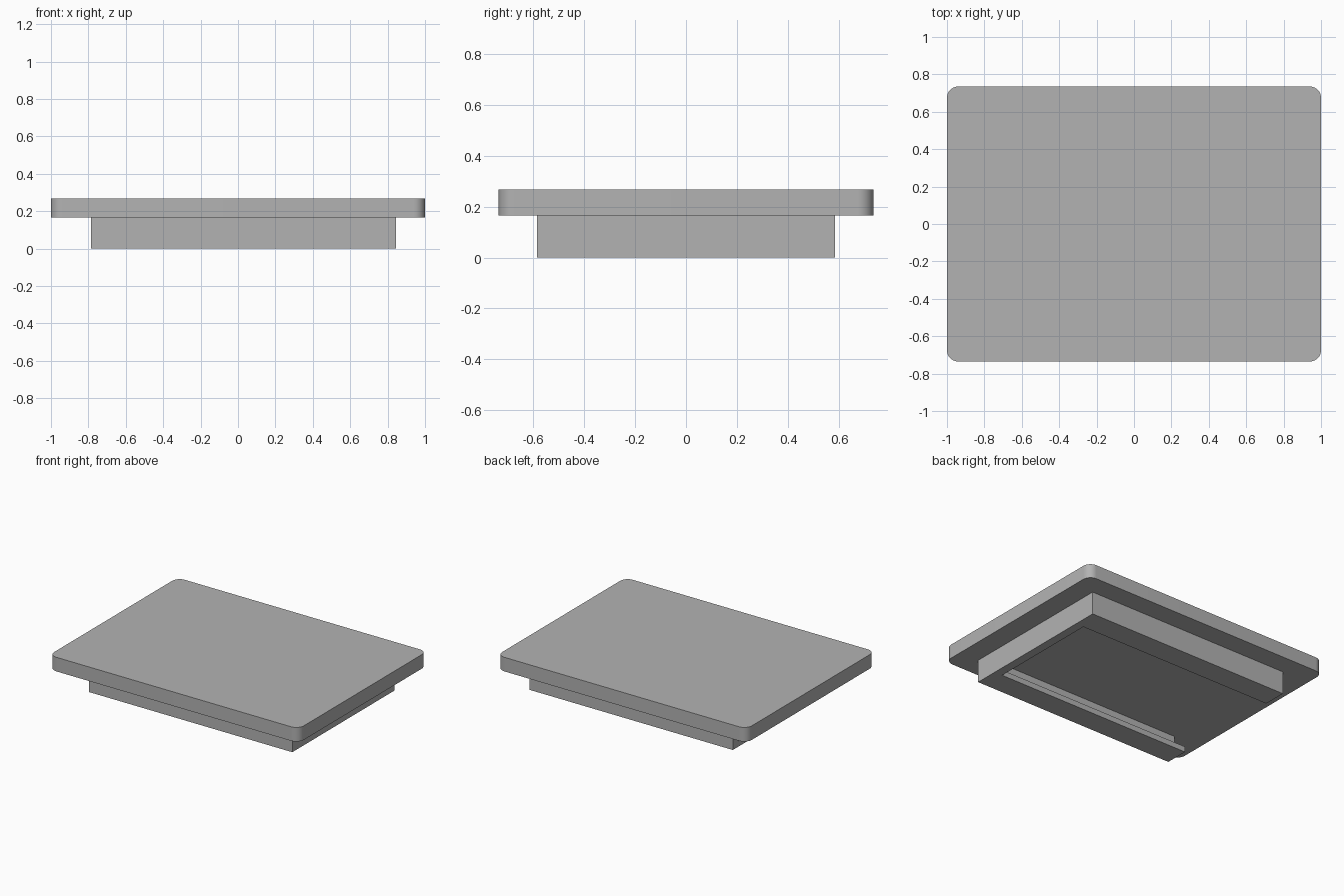
import bpy, bmesh
from math import sin, cos, pi
from mathutils import Vector

cube = bpy.data.objects.get("Cube")
if cube:
    bpy.data.objects.remove(cube, do_unlink=True)

grey = bpy.data.materials.new("plain grey")
grey.use_nodes = True
colour = (0.45, 0.45, 0.45, 1)
grey.diffuse_color = colour
grey.node_tree.nodes["Principled BSDF"].inputs["Base Color"].default_value = colour


def extrude(name, points, direction):
    """Solid made by sweeping a closed outline along a direction."""
    bm = bmesh.new()
    face = bm.faces.new([bm.verts.new(p) for p in points])
    swept = bmesh.ops.extrude_face_region(bm, geom=[face])["geom"]
    verts = [v for v in swept if isinstance(v, bmesh.types.BMVert)]
    bmesh.ops.translate(bm, verts=verts, vec=Vector(direction))
    bmesh.ops.recalc_face_normals(bm, faces=bm.faces)
    mesh = bpy.data.meshes.new(name)
    bm.to_mesh(mesh)
    bm.free()
    obj = bpy.data.objects.new(name, mesh)
    bpy.context.collection.objects.link(obj)
    mesh.materials.append(grey)
    return obj


HALF_X, HALF_Y, RADIUS, STEPS = 1.0, 0.735, 0.06, 10
BASE_TOP, PLATE_TOP = 0.165, 0.267
BASE_LEFT, BASE_RIGHT, BASE_Y = -0.785, 0.845, 0.585
WALL, LIP_Y, LIP_Z = 0.063, 0.415, 0.04

# Top plate with rounded corners
outline = []
for i, (sx, sy) in enumerate([(1, 1), (-1, 1), (-1, -1), (1, -1)]):
    for k in range(STEPS + 1):
        a = (i + k / STEPS) * pi / 2
        outline.append((sx * (HALF_X - RADIUS) + RADIUS * cos(a),
                        sy * (HALF_Y - RADIUS) + RADIUS * sin(a), BASE_TOP))
plate = extrude("top_plate", outline, (0, 0, PLATE_TOP - BASE_TOP))

# Base block under the plate
base = extrude("slotted_base",
               [(BASE_LEFT, -BASE_Y, 0), (BASE_RIGHT, -BASE_Y, 0),
                (BASE_RIGHT, BASE_Y, 0), (BASE_LEFT, BASE_Y, 0)],
               (0, 0, BASE_TOP))

# Undercut slot, open at one end and closed by a wall at the other
half = [(LIP_Y, -0.1), (LIP_Y, LIP_Z),
        (BASE_Y - WALL, LIP_Z), (BASE_Y - WALL, BASE_TOP + 0.1)]
profile = half + [(-y, z) for y, z in reversed(half)]
start = BASE_LEFT - 0.1
cutter = extrude("slot_cutter", [(start, y, z) for y, z in profile],
                 (BASE_RIGHT - WALL - start, 0, 0))
cutter.hide_render = True
cut = base.modifiers.new("slot", 'BOOLEAN')
cut.operation, cut.solver, cut.object = 'DIFFERENCE', 'EXACT', cutter

bpy.ops.object.select_all(action='DESELECT')
bpy.context.view_layer.objects.active = base
base.select_set(True)
bpy.ops.object.modifier_apply(modifier=cut.name)
bpy.data.objects.remove(cutter, do_unlink=True)

# Smooth the rounded corners, keep the hard edges
plate.select_set(True)
bpy.ops.object.shade_smooth_by_angle(angle=pi / 6)
